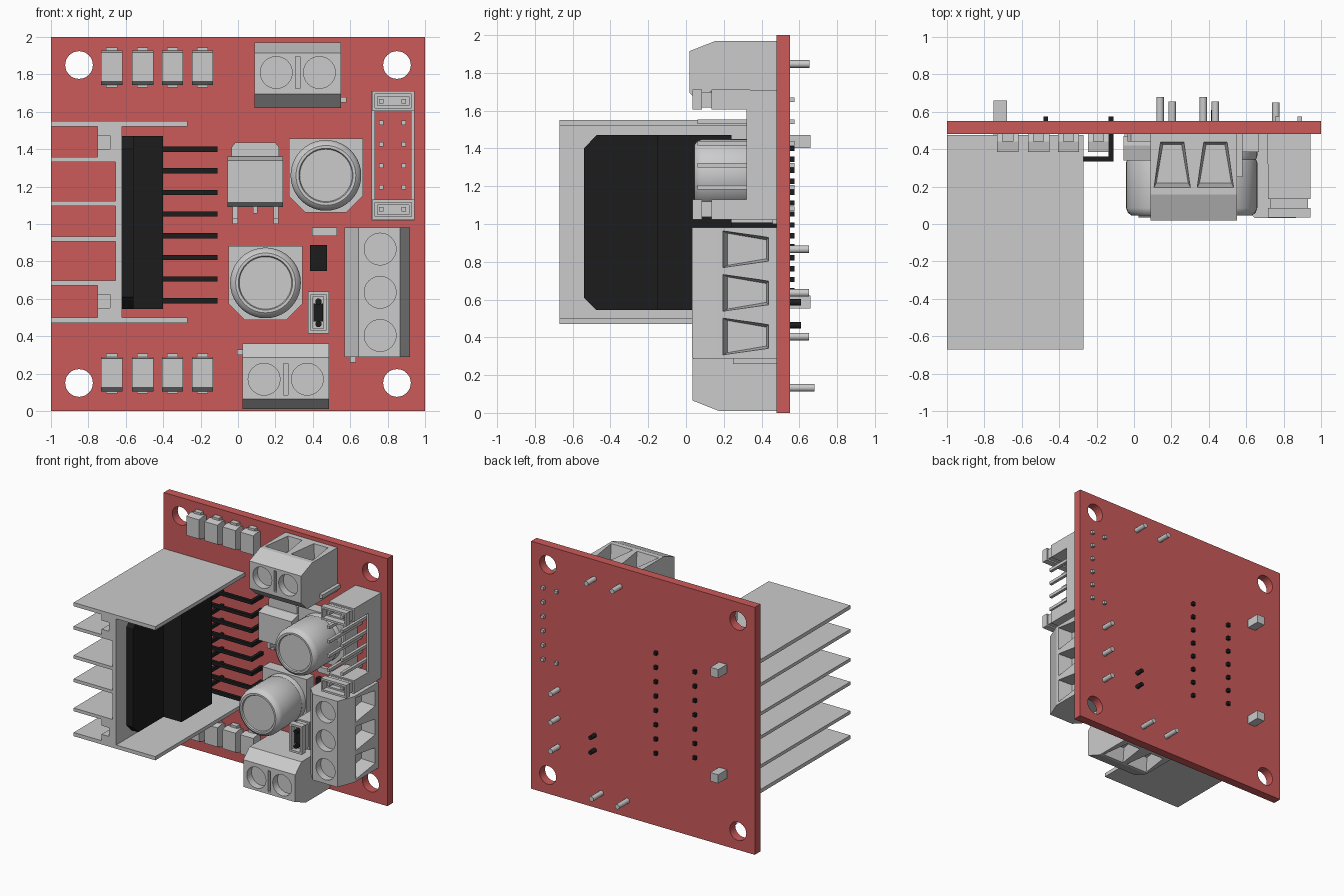
import bpy, bmesh
from math import pi, radians
from mathutils import Matrix, Vector

if "Cube" in bpy.data.objects:
    bpy.data.objects.remove(bpy.data.objects["Cube"])


def material(name, rgb):
    m = bpy.data.materials.new(name)
    m.diffuse_color = (*rgb, 1)
    m.use_nodes = True
    m.node_tree.nodes["Principled BSDF"].inputs["Base Color"].default_value = m.diffuse_color
    return m


RED = material("board_red", (0.6, 0.1, 0.1))
BLACK = material("plastic_black", (0.012, 0.012, 0.012))


def finish(name, bm, mat=None, smooth=False):
    bmesh.ops.recalc_face_normals(bm, faces=bm.faces)
    me = bpy.data.meshes.new(name)
    bm.to_mesh(me)
    bm.free()
    ob = bpy.data.objects.new(name, me)
    bpy.context.collection.objects.link(ob)
    if mat:
        me.materials.append(mat)
    bpy.context.view_layer.objects.active = ob
    if smooth:
        bpy.ops.object.select_all(action='DESELECT')
        ob.select_set(True)
        bpy.ops.object.shade_smooth_by_angle(angle=radians(35))
    return ob


def add_box(bm, x0, x1, y0, y1, z0, z1):
    m = Matrix.Translation(((x0 + x1) / 2, (y0 + y1) / 2, (z0 + z1) / 2))
    bmesh.ops.create_cube(bm, size=1, matrix=m @ Matrix.Diagonal((x1 - x0, y1 - y0, z1 - z0, 1)))


def add_cyl(bm, x, z, r, y0, y1, seg=32):
    m = Matrix.Translation((x, (y0 + y1) / 2, z)) @ Matrix.Rotation(pi / 2, 4, 'X')
    bmesh.ops.create_cone(bm, cap_ends=True, segments=seg, radius1=r, radius2=r, depth=y1 - y0, matrix=m)


def boxes(name, items, mat=None):
    bm = bmesh.new()
    for b in items:
        add_box(bm, *b)
    return finish(name, bm, mat)


def cyls(name, items, mat=None, seg=32):
    bm = bmesh.new()
    for c in items:
        add_cyl(bm, *c, seg)
    return finish(name, bm, mat, True)


def prism(name, pts, axis, a, b, mat=None):
    # axis 'x': points are (y, z); axis 'y': points are (x, z)
    bm = bmesh.new()
    vs = [bm.verts.new((a, p, q) if axis == 'x' else (p, a, q)) for p, q in pts]
    d = bmesh.ops.extrude_face_region(bm, geom=[bm.faces.new(vs)])
    bmesh.ops.translate(bm, verts=[v for v in d['geom'] if isinstance(v, bmesh.types.BMVert)],
                        vec=(b - a, 0, 0) if axis == 'x' else (0, b - a, 0))
    return finish(name, bm, mat)


def cut(ob, bm):
    tool = finish("cutter", bm)
    tool.hide_render = True
    mod = ob.modifiers.new("cut", 'BOOLEAN')
    mod.operation, mod.object, mod.solver = 'DIFFERENCE', tool, 'EXACT'
    bpy.context.view_layer.objects.active = ob
    bpy.ops.object.modifier_apply(modifier=mod.name)
    bpy.data.objects.remove(tool)


# circuit board with corner holes
board = boxes("circuit_board", [(-1, 1, 0.48, 0.55, 0, 2)], RED)
bm = bmesh.new()
for x in (-0.85, 0.85):
    for z in (0.15, 1.85):
        add_cyl(bm, x, z, 0.074, 0.3, 0.7)
cut(board, bm)

# heatsink: spine, long outer plates, inner fins, pin channels
Y0, Y1 = -0.67, 0.475
sink = [(-0.655, -0.62, Y0, Y1, 0.49, 1.53)]
sink += [(-1, -0.27, Y0, Y1, z, z + 0.03) for z in (0.47, 1.52)]
sink += [(-1, -0.64, Y0, Y1, z - 0.013, z + 0.013) for z in (0.685, 0.92, 1.11, 1.345)]
for c in (0.587, 1.437):
    sink += [(-0.75, -0.65, Y0, Y1, c - 0.09, c - 0.035), (-0.75, -0.65, Y0, Y1, c + 0.035, c + 0.09),
             (-0.685, -0.65, Y0, Y1, c - 0.04, c + 0.04)]
boxes("heatsink", sink)
boxes("heatsink_pins", [(-0.75, -0.68, 0.35, 0.66, c - 0.035, c + 0.035) for c in (0.587, 1.437)])

# driver chip: metal tab, thick body, two rows of leads
prism("chip_tab", [(-0.54, 0.61), (-0.475, 0.545), (0.24, 0.545), (0.24, 1.47), (-0.475, 1.47), (-0.54, 1.40)],
      'x', -0.62, -0.56, BLACK)
boxes("chip_body", [(-0.6, -0.40, -0.15, 0.24, 0.545, 1.47)], BLACK)
leads = []
for i in range(8):
    z = 0.59 + i * 0.1157
    a, b = z - 0.014, z + 0.014
    leads += [(-0.49, -0.465, 0.2, 0.36, a, b), (-0.49, -0.11, 0.335, 0.36, a, b), (-0.135, -0.11, 0.335, 0.575, a, b)]
    if i < 7:
        leads.append((-0.485, -0.46, 0.2, 0.575, a + 0.058, b + 0.058))
boxes("chip_leads", leads, BLACK)

# mounting screw in the tab
screw = cyls("tab_screw", [(0, 0, 0.068, -0.035, 0)])
bm = bmesh.new()
add_box(bm, -0.04, 0.04, -0.1, -0.02, -0.008, 0.008)
add_box(bm, -0.008, 0.008, -0.1, -0.02, -0.04, 0.04)
cut(screw, bm)
screw.rotation_euler.z = pi / 2
screw.location = (-0.56, -0.42, 1.01)

# two rows of diodes
for row, zc in (("upper", 1.837), ("lower", 0.2)):
    for i, x in enumerate((-0.675, -0.51, -0.35, -0.19)):
        prism(f"{row}_diode_{i}", [(0.485, zc - 0.08), (0.44, zc - 0.095), (0.385, zc - 0.075),
                                   (0.385, zc + 0.08), (0.44, zc + 0.09), (0.485, zc + 0.08)], 'x', x - 0.057, x + 0.057)
    boxes(f"{row}_diode_leads", [(x - 0.03, x + 0.03, 0.44, 0.485, zc - 0.107, zc + 0.107)
                                 for x in (-0.675, -0.51, -0.35, -0.19)])


# screw terminal: local x runs along the row, local z is the wire side
def terminal(name, n, loc, angle, front, pin_z, pin_end):
    w = 0.115 * n + 0.002
    xs = [(i - (n - 1) / 2) * 0.231 for i in range(n)]
    body = prism(name, [(0.48, -0.175), (0.48, 0.175), (front + 0.14, 0.175), (front, 0.12), (front, -0.1),
                        (front + 0.08, -0.175)], 'x', -w, w)
    bm = bmesh.new()
    for x in xs:
        add_cyl(bm, x, 0.015, 0.085, -0.1, front + 0.06)
        vs = [bm.verts.new((x + s * hw, y, z)) for z, k in ((0.2, 0), (0.06, 0.015))
              for s, hw, y in ((-1, 0.1 - k, 0.19 + 2 * k), (1, 0.1 - k, 0.19 + 2 * k),
                               (1, 0.065 - k, 0.44 - k), (-1, 0.065 - k, 0.44 - k))]
        for f in ((0, 1, 2, 3), (4, 5, 6, 7), (0, 1, 5, 4), (1, 2, 6, 5), (2, 3, 7, 6), (3, 0, 4, 7)):
            bm.faces.new([vs[i] for i in f])
    if n == 2:
        add_box(bm, -0.012, 0.012, -0.1, front + 0.03, -0.07, 0.1)
    cut(body, bm)
    tab = boxes(name + "_side_tab", [(w - 0.01, w + 0.028, 0.25, 0.48, -0.145, -0.115)])
    screws = cyls(name + "_screws", [(x, 0.015, 0.079, front + 0.03, front + 0.07) for x in xs])
    bm = bmesh.new()
    for x in xs:
        add_box(bm, x - 0.06, x + 0.06, -0.1, front + 0.045, 0.006, 0.024)
        add_box(bm, x - 0.009, x + 0.009, -0.1, front + 0.046, -0.045, 0.075)
    cut(screws, bm)
    pins = cyls(name + "_pins", [(x, pin_z, 0.02, 0.46, pin_end) for x in xs], None, 16)
    for ob in (body, tab, screws, pins):
        ob.location, ob.rotation_euler.y = loc, angle


terminal("top_terminal", 2, (0.32, 0, 1.795), 0, 0.018, 0.052, 0.655)
terminal("bottom_terminal", 2, (0.255, 0, 0.185), pi, 0.035, 0.052, 0.68)
terminal("side_terminal", 3, (0.745, 0, 0.635), pi / 2, 0.032, 0.014, 0.65)

# capacitors: lathed can on a base with two clipped corners
can = [(0, 0.055), (0.14, 0.055), (0.145, 0.045), (0.16, 0.045), (0.18, 0.06), (0.189, 0.085), (0.189, 0.33),
       (0.183, 0.345), (0.189, 0.365), (0.189, 0.42)]
for tag, x, z in (("upper", 0.47, 1.26), ("lower", 0.147, 0.685)):
    bm = bmesh.new()
    vs = [bm.verts.new((x + r, y, z)) for r, y in can]
    es = [bm.edges.new(p) for p in zip(vs, vs[1:])]
    bmesh.ops.spin(bm, geom=vs + es, cent=(x, 0, z), axis=(0, 1, 0), angle=2 * pi, steps=40)
    bmesh.ops.remove_doubles(bm, verts=bm.verts, dist=0.0005)
    finish(tag + "_capacitor_can", bm, None, True)
    h = 0.198
    prism(tag + "_capacitor_base", [(x - h, z + h), (x + h, z + h), (x + h, z - 0.11), (x + 0.11, z - h),
                                    (x - 0.11, z - h), (x - h, z - 0.11)], 'y', 0.385, 0.482)

# voltage regulator: tapered body, tab and bent legs
prism("regulator_body", [(0.47, 1.105), (0.42, 1.09), (0.34, 1.115), (0.34, 1.34), (0.42, 1.36), (0.47, 1.355)],
      'x', -0.057, 0.24)
prism("regulator_tab", [(-0.035, 1.3), (0.22, 1.3), (0.22, 1.41), (0.2, 1.435), (-0.015, 1.435), (-0.035, 1.41)],
      'y', 0.44, 0.483)
legs = [(0.08, 0.105, 0.41, 0.44, 1.055, 1.12)]
for x in (-0.015, 0.203):
    legs += [(x - 0.014, x + 0.014, 0.41, 0.435, 1.04, 1.12), (x - 0.014, x + 0.014, 0.41, 0.483, 1.03, 1.055),
             (x - 0.014, x + 0.014, 0.458, 0.483, 1.0, 1.055)]
boxes("regulator_legs", legs)


# slip-on jumper: hollow cap with a waist and contact clip
def jumper(name, x, z, hx, hz, y0, y1):
    t, parts = 0.016, []
    for a, b, k in ((y0, y0 + 0.05, 0), (y0 + 0.05, y0 + 0.1, 0.012), (y0 + 0.1, y1, 0)):
        u, v = hx - k, hz - k
        parts += [(x - u, x - u + t, a, b, z - v, z + v), (x + u - t, x + u, a, b, z - v, z + v),
                  (x - u, x + u, a, b, z - v, z - v + t), (x - u, x + u, a, b, z + v - t, z + v)]
    parts.append((x - hx * 0.8, x + hx * 0.8, y0 + 0.09, y1, z - hz * 0.8, z + hz * 0.8))
    boxes(name, parts)


# pin header: open shroud, pins, two jumpers
boxes("header_shroud", [(0.715, 0.733, 0.32, 0.482, 1.02, 1.71), (0.925, 0.943, 0.32, 0.482, 1.02, 1.71),
                        (0.715, 0.943, 0.32, 0.482, 1.02, 1.045), (0.715, 0.943, 0.32, 0.482, 1.685, 1.71)])
pins = []
for i in range(6):
    z = 1.08 + i * 0.1155
    for x in (0.765, 0.885):
        end = 0.575 if x > 0.8 or i in (0, 5) else 0.5
        pins.append((x - 0.012, x + 0.012, 0.06, end, z - 0.012, z + 0.012))
boxes("header_pins", pins)
jumper("header_jumper_upper", 0.83, 1.658, 0.113, 0.053, 0.035, 0.34)
jumper("header_jumper_lower", 0.83, 1.077, 0.113, 0.053, 0.035, 0.34)

# single jumper on its two black pins
jumper("enable_jumper", 0.43, 0.527, 0.056, 0.113, 0.12, 0.42)
boxes("enable_jumper_base", [(0.39, 0.47, 0.41, 0.482, 0.43, 0.625),
                             (0.405, 0.455, 0.14, 0.3, 0.48, 0.575)], BLACK)
cyls("enable_jumper_pins", [(0.43, z, 0.017, 0.12, 0.61) for z in (0.465, 0.585)], BLACK, 16)

# small surface parts
boxes("resistor", [(0.395, 0.53, 0.45, 0.482, 0.935, 0.98)])
boxes("indicator", [(0.385, 0.475, 0.44, 0.482, 0.75, 0.887)], BLACK)
